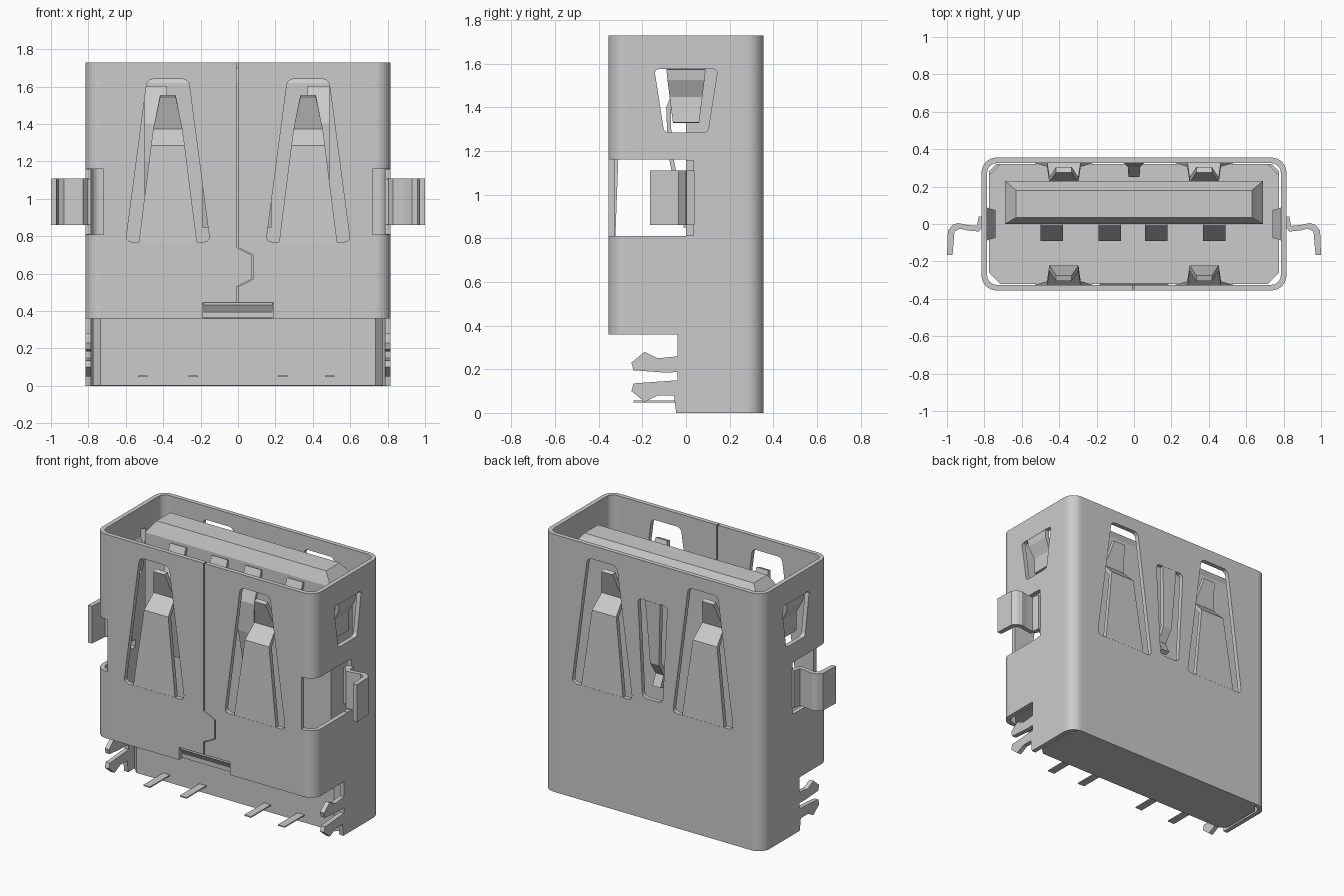
import bpy, bmesh
from math import pi
from mathutils import Matrix

cube = bpy.data.objects.get("Cube")
if cube:
    bpy.data.objects.remove(cube, do_unlink=True)

GREY = (0.6, 0.6, 0.6, 1.0)
metal = bpy.data.materials.new("neutral_grey")
metal.use_nodes = True
metal.diffuse_color = GREY
metal.node_tree.nodes["Principled BSDF"].inputs["Base Color"].default_value = GREY

W, D, H, T = 0.815, 0.355, 1.73, 0.03
FRONT, BACK, RIGHT, LEFT = 0, pi, -pi / 2, pi / 2
AXES = {"x": lambda p, t: (t, p[0], p[1]),
        "y": lambda p, t: (p[0], t, p[1]),
        "z": lambda p, t: (p[0], p[1], t)}


def finish(bm, name, turn=0.0, shift=0.0):
    """Store a mesh as an object, shifted sideways then turned to a face."""
    bm.transform(Matrix.Rotation(turn, 4, "Z") @ Matrix.Translation((shift, 0, 0)))
    bmesh.ops.recalc_face_normals(bm, faces=bm.faces[:])
    mesh = bpy.data.meshes.new(name)
    bm.to_mesh(mesh)
    bm.free()
    mesh.materials.append(metal)
    obj = bpy.data.objects.new(name, mesh)
    bpy.context.collection.objects.link(obj)
    return obj


def prism(name, pts, axis, a, b, turn=0.0, shift=0.0, radius=0.0, segments=3):
    """Extrude an outline along an axis, optionally rounding its corners."""
    bm = bmesh.new()
    low = [bm.verts.new(AXES[axis](p, a)) for p in pts]
    high = [bm.verts.new(AXES[axis](p, b)) for p in pts]
    bm.faces.new(low)
    bm.faces.new(high[::-1])
    n = len(pts)
    for i in range(n):
        bm.faces.new((low[i], low[(i + 1) % n], high[(i + 1) % n], high[i]))
    if radius:
        edges = [bm.edges.get((l, h)) for l, h in zip(low, high)]
        bmesh.ops.bevel(bm, geom=edges, offset=radius, segments=segments,
                        profile=0.5, affect="EDGES")
    return finish(bm, name, turn, shift)


def rect(x0, x1, y0, y1):
    return [(x0, y0), (x1, y0), (x1, y1), (x0, y1)]


def box(name, x, y, z, **kw):
    return prism(name, rect(*x, *y), "z", *z, **kw)


def rounded(w, d, r, steps=8):
    """Rounded rectangle outline, counter-clockwise."""
    pts = []
    for k, (sx, sy) in enumerate(((1, 1), (-1, 1), (-1, -1), (1, -1))):
        for i in range(steps + 1):
            v = Matrix.Rotation((k + i / steps) * pi / 2, 2).col[0]
            pts.append((sx * (w - r) + r * v[0], sy * (d - r) + r * v[1]))
    return pts


def tube(name, outer, inner, z0, z1):
    """Hollow sleeve between two outlines with the same point count."""
    bm = bmesh.new()
    loops = [[bm.verts.new((x, y, z)) for x, y in pts]
             for pts, z in ((outer, z0), (outer, z1), (inner, z1), (inner, z0))]
    for a, b in zip(loops, loops[1:] + loops[:1]):
        for i in range(len(a)):
            j = (i + 1) % len(a)
            bm.faces.new((a[i], a[j], b[j], b[i]))
    return finish(bm, name)


def ribbon(name, rows, turn=0.0, shift=0.0, thick=T):
    """Bent strip; each row is height, distance outwards, half width."""
    bm = bmesh.new()
    pairs = [(bm.verts.new((-w, -out, z)), bm.verts.new((w, -out, z)))
             for z, out, w in rows]
    for (a, b), (c, d) in zip(pairs, pairs[1:]):
        bm.faces.new((a, b, d, c))
    obj = finish(bm, name, turn, shift)
    mod = obj.modifiers.new("thickness", "SOLIDIFY")
    mod.thickness, mod.offset = thick, 0
    return obj


def volume(mesh):
    bm = bmesh.new()
    bm.from_mesh(mesh)
    result = bm.calc_volume()
    bm.free()
    return result


def subtract(target, cutters):
    """Cut one by one, keeping the first solver result that is plausible."""
    for c in cutters:
        for solver in ("EXACT", "MANIFOLD", "FLOAT"):
            mod = target.modifiers.new("cut", "BOOLEAN")
            mod.operation, mod.object, mod.solver = "DIFFERENCE", c, solver
            bpy.context.view_layer.update()
            graph = bpy.context.evaluated_depsgraph_get()
            mesh = bpy.data.meshes.new_from_object(target.evaluated_get(graph))
            target.modifiers.clear()
            if 0.7 < volume(mesh) / volume(target.data) < 0.99999:
                target.data = mesh
                break
        bpy.data.objects.remove(c, do_unlink=True)


# Sheet metal shell: a rounded sleeve, open at the front of its foot
shell = tube("shell", rounded(W, D, 0.08), rounded(W - T, D - T, 0.05), 0, H)
cuts = [box("foot_cut", (-2, 2), (-2, -0.04), (-1, 0.36))]

# Tapered openings for the springs
opening = [(-0.225, 0.77), (0.225, 0.77), (0.11, 1.64), (-0.11, 1.64)]
for turn in (FRONT, BACK):
    for side in (-0.375, 0.375):
        cuts.append(prism("opening", opening, "y", -0.45, -0.25, turn, side, 0.03))
cuts.append(prism("back_opening", [(-0.075, 0.81), (0.075, 0.81), (0.11, 1.47), (-0.11, 1.47)],
                  "y", -0.45, -0.25, BACK, 0, 0.03))
for turn in (RIGHT, LEFT):
    cuts.append(prism("side_opening", [(-0.1, 1.285), (0.1, 1.285), (0.145, 1.575), (-0.145, 1.575)],
                      "y", -0.95, -0.7, turn, 0, 0.02))

# Side windows with relief notches
for s in (-1, 1):
    xs = sorted((s * 0.72, s * 1.1))
    cuts.append(box("window", xs, (-0.5, 0.0), (0.81, 1.16)))
    for z in (0.813, 1.107):
        cuts.append(box("notch", xs, (-0.02, 0.035), (z, z + 0.05)))

# Front seam with its interlock, and the latch notch
seam = [(0, 1.8), (0, 0.74), (0.08, 0.7), (0.08, 0.57), (0, 0.53), (0, 0.4)]
cuts.append(prism("latch_notch", rect(-0.19, 0.19, 0.3, 0.445), "y", -0.45, -0.25))
cuts.append(prism("seam", seam + [(x - 0.008, z) for x, z in seam[::-1]], "y", -0.45, -0.25))
subtract(shell, cuts)

# Large springs: inward knee, then the tip turns outwards again
for turn, label in ((FRONT, "front"), (BACK, "back")):
    for side in (-0.375, 0.375):
        ribbon(label + "_spring", [(0.77, 0.34, 0.155), (1.28, 0.32, 0.09),
                                   (1.37, 0.235, 0.078), (1.55, 0.29, 0.042)], turn, side)
ribbon("back_centre_spring", [(1.47, 0.34, 0.055), (1.05, 0.32, 0.033),
                              (0.96, 0.265, 0.03), (0.88, 0.3, 0.03)], BACK)
for turn in (RIGHT, LEFT):
    ribbon("side_spring", [(1.575, 0.8, 0.09), (1.53, 0.795, 0.085),
                           (1.45, 0.755, 0.075), (1.33, 0.765, 0.06)], turn)
ribbon("front_latch", [(0.365, 0.29, 0.185), (0.44, 0.335, 0.185)])

# Hooked mounting tabs and forked feet on both sides
hook = [(0.8, 0.04), (0.805, -0.01), (0.83, -0.04), (0.89, -0.035), (0.93, -0.025),
        (0.96, -0.04), (0.97, -0.165), (1, -0.165), (0.995, -0.035), (0.97, -0.005),
        (0.94, 0.005), (0.89, -0.005), (0.84, -0.01), (0.83, 0.04)]
fork = [(-0.03, 0.26), (-0.13, 0.25), (-0.19, 0.28), (-0.25, 0.23), (-0.24, 0.195),
        (-0.1, 0.185), (-0.035, 0.187), (-0.03, 0.15), (-0.24, 0.135), (-0.25, 0.1),
        (-0.19, 0.05), (-0.13, 0.08), (-0.055, 0.08), (-0.045, 0.0), (-0.03, 0.0)]
for s, label in ((-1, "right"), (1, "left")):
    prism(label + "_tab", [(s * x, y) for x, y in hook], "z", 0.86, 1.11)
    prism(label + "_fork", fork, "x", s * 0.785, s * W)

# Insulator: base, raised floor and tongue with a chamfered end
box("insulator_base", (-0.775, 0.775), (-0.03, 0.322), (0.003, 0.4), radius=0.04, segments=1)
box("insulator_floor", (-0.775, 0.775), (-0.322, 0.322), (0.362, 0.44), radius=0.06, segments=1)
tongue = bmesh.new()
rings = [[tongue.verts.new((x, y, z)) for x, y in rect(-w, w, y0, y1)]
         for z, w, y0, y1 in ((0.4, 0.69, 0.0, 0.23), (1.62, 0.69, 0.0, 0.23), (1.7, 0.63, 0.035, 0.18))]
for a, b in zip(rings, rings[1:]):
    for i in range(4):
        j = (i + 1) % 4
        tongue.faces.new((a[i], a[j], b[j], b[i]))
tongue.faces.new(rings[0])
tongue.faces.new(rings[-1])
finish(tongue, "tongue")

# Bowed contacts on the tongue and solder pins below
for x in (-0.44, -0.13, 0.12, 0.43):
    ribbon("contact", [(0.85, 0.0, 0.06), (1.2, 0.075, 0.06), (1.4, 0.08, 0.06),
                       (1.6, 0.0, 0.06)], FRONT, x, 0.02)
for x in (-0.51, -0.24, 0.24, 0.49):
    box("solder_pin", (x - 0.025, x + 0.025), (-0.24, 0.0), (0.048, 0.056))
